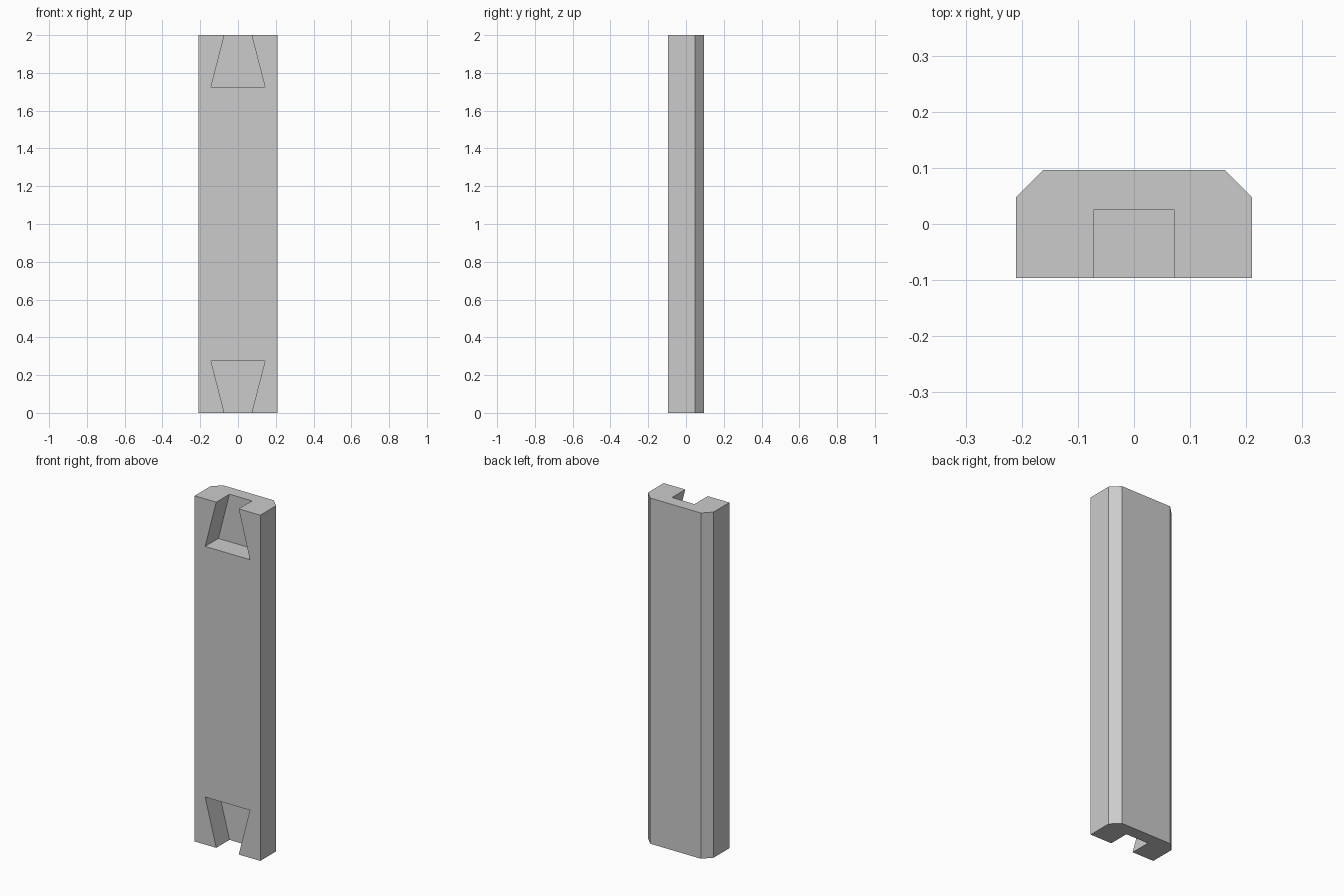
import bpy
import bmesh
from mathutils import Vector

cube = bpy.data.objects.get("Cube")
if cube:
    bpy.data.objects.remove(cube, do_unlink=True)

HALF_W, HALF_D, HEIGHT, CHAMFER = 0.21, 0.096, 2.0, 0.048
SLOT_NARROW, SLOT_WIDE, SLOT_LEN, SLOT_FLOOR = 0.072, 0.143, 0.275, 0.025

grey = bpy.data.materials.new("light_grey")
grey.use_nodes = True
colour = (0.6, 0.6, 0.6, 1)
grey.diffuse_color = colour
grey.node_tree.nodes["Principled BSDF"].inputs["Base Color"].default_value = colour


def prism(name, outline, sweep):
    """Solid made by sweeping a closed outline along a vector."""
    bm = bmesh.new()
    face = bm.faces.new([bm.verts.new(p) for p in outline])
    result = bmesh.ops.extrude_face_region(bm, geom=[face])
    moved = [v for v in result["geom"] if isinstance(v, bmesh.types.BMVert)]
    bmesh.ops.translate(bm, verts=moved, vec=Vector(sweep))
    bmesh.ops.recalc_face_normals(bm, faces=bm.faces)
    mesh = bpy.data.meshes.new(name)
    bm.to_mesh(mesh)
    bm.free()
    mesh.materials.append(grey)
    obj = bpy.data.objects.new(name, mesh)
    bpy.context.collection.objects.link(obj)
    return obj


# Bar with the two back edges chamfered
right_half = [(HALF_W, -HALF_D), (HALF_W, HALF_D - CHAMFER), (HALF_W - CHAMFER, HALF_D)]
section = right_half + [(-x, y) for x, y in reversed(right_half)]
bar = prism("bar", [(x, y, 0) for x, y in section], (0, 0, HEIGHT))

# Dovetail slots cut into the front at both ends, widening inward
front = -HALF_D - 0.1
for end, at_top in (("top", True), ("bottom", False)):
    side = [(SLOT_WIDE, SLOT_LEN), (SLOT_NARROW, 0), (SLOT_NARROW, -0.1)]
    shape = side + [(-x, d) for x, d in reversed(side)]
    outline = [(x, front, HEIGHT - d if at_top else d) for x, d in shape]
    cutter = prism(end + "_slot_cutter", outline, (0, SLOT_FLOOR - front, 0))
    cutter.hide_render = True
    cutter.hide_set(True)
    cut = bar.modifiers.new(end + "_slot", "BOOLEAN")
    cut.operation = "DIFFERENCE"
    cut.solver = "EXACT"
    cut.object = cutter

# Bake the cuts and discard the cutters
bpy.context.view_layer.update()
evaluated = bar.evaluated_get(bpy.context.evaluated_depsgraph_get())
bar_mesh = bpy.data.meshes.new_from_object(evaluated)
bar.modifiers.clear()
bar.data = bar_mesh
for end in ("top", "bottom"):
    bpy.data.objects.remove(bpy.data.objects[end + "_slot_cutter"], do_unlink=True)
